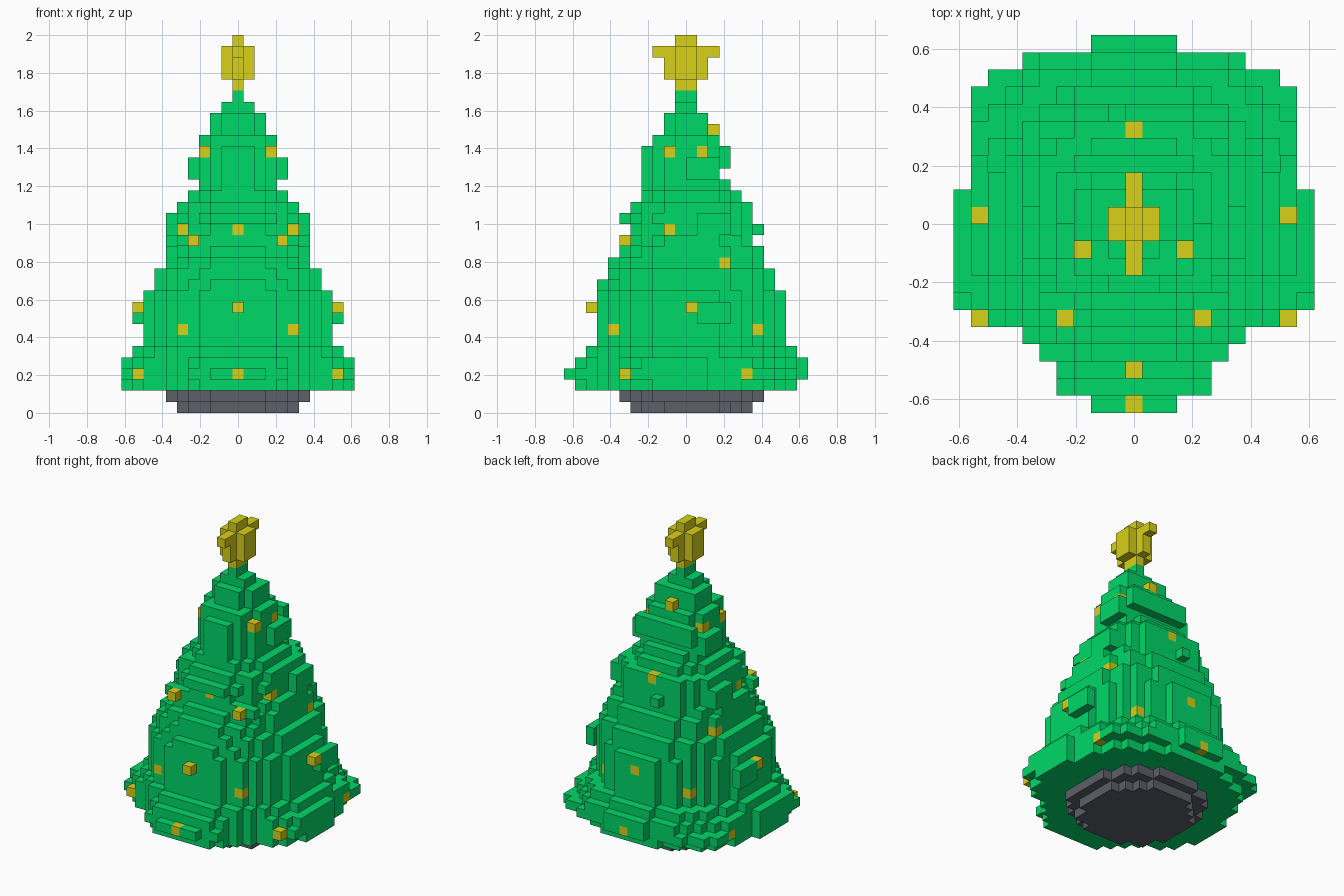
import bpy, bmesh

cube = bpy.data.objects.get("Cube")
if cube:
    bpy.data.objects.remove(cube)

V = 2 / 34  # block size: the tree is 34 blocks tall


def material(name, rgb):
    m = bpy.data.materials.new(name)
    m.use_nodes = True
    m.diffuse_color = (*rgb, 1)
    bsdf = next(n for n in m.node_tree.nodes if n.type == 'BSDF_PRINCIPLED')
    bsdf.inputs["Base Color"].default_value = (*rgb, 1)
    return m


GREEN = material("leaf green", (0.0, 0.69, 0.139))
GOLD = material("ornament gold", (0.69, 0.64, 0.009))
GREY = material("pot grey", (0.11, 0.115, 0.14))

cells = {}  # (column, row, layer) -> part name

# Half width of each row of the lowest boughs, front to back; nothing is wider
SKIRT = [2, 4, 4, 5, 6, 9] + [10] * 7 + [9] * 6 + [8, 6, 2]


def put(part, columns, rows, layers):
    for i in columns:
        for j in rows:
            for k in layers:
                cells[i, j, k] = part


def both(part, i, j, k):
    """One block and its mirror image across x = 0."""
    cells[i, j, k] = cells[-i, j, k] = part


def round_layer(part, k, half, front, back, p_front=2.2, p_back=2.2):
    """A rounded layer: half width, front depth and back depth in blocks."""
    tip = half // 4
    for j in range(-front, back):
        y = j + 0.5
        depth, p = (front, p_front) if y < 0 else (back, p_back)
        for i in range(-half, half + 1):
            inside = (abs(i) / (half + 0.5)) ** p + (abs(y) / depth) ** p <= 1.0
            # flat tips let each side reach its full extent
            if (inside or abs(i) <= tip or j in (-1, 0)) and abs(i) <= SKIRT[j + 11]:
                cells[i, j, k] = part


# Pot
round_layer("pot", 0, 5, 5, 6)
round_layer("pot", 1, 6, 6, 7)

# Lowest boughs
round_layer("foliage", 2, 10, 10, 10, 2.1, 2.1)
for r, half in enumerate(SKIRT):
    put("foliage", range(-half, half + 1), [r - 11], [3])

# Upper boughs: half width, front depth, back depth of each layer
boughs = [(10, 10, 11), (9, 9, 10), (8, 8, 9), (8, 8, 9), (8, 8, 9), (8, 8, 9),
          (8, 8, 9), (7, 8, 8), (7, 7, 8), (6, 7, 7), (6, 6, 7), (6, 5, 6),
          (5, 5, 6), (5, 6, 6), (5, 5, 6), (4, 4, 5), (3, 4, 4), (3, 4, 3),
          (3, 4, 3), (3, 4, 3), (3, 3, 3), (2, 2, 2), (2, 2, 2), (1, 1, 1),
          (0, 1, 1)]
for n, (half, front, back) in enumerate(boughs):
    # the back corners are fuller above the middle of the tree
    round_layer("foliage", n + 4, half, front, back, 2.2, 2.0 if n < 7 else 2.8)

# Stray twigs
for k in (8, 9):
    for j in (1, 2, 3):
        both("foliage", 9, j, k)
for k in (16, 17):
    for j in (1, 2, 3):
        both("foliage", 6, j, k)
put("foliage", range(-4, 5), range(0, 3), [21, 22])
put("foliage", range(-3, 4), [3], [22, 23])
put("foliage", [-1], [6], [16])
both("foliage", 6, 3, 14)
for i in (3, 4, 5):
    both("foliage", i, -5, 15)

# Gaps that leave some ornaments in the open
for i, j, k in [(9, -6, 4), (3, -2, 24)]:
    for side in (i, -i):
        cells.pop((side, j, k), None)

# Ornaments in mirrored pairs, then those on the centre line
for spot in [(9, -6, 3), (9, 5, 3), (5, -7, 7), (5, 6, 7), (9, 0, 9),
             (6, 3, 13), (4, -6, 15), (5, -2, 16), (3, -2, 23), (3, 1, 23)]:
    both("ornaments", *spot)
for j, k in [(-11, 3), (10, 3), (-9, 9), (8, 9), (-5, 16), (5, 18), (2, 25)]:
    cells[0, j, k] = "ornaments"

# Star
put("star", [0], range(-1, 1), range(29, 34))
put("star", [0], range(-2, 2), range(30, 33))
put("star", [0], range(-3, 3), [32])
put("star", range(-1, 2), range(-1, 1), range(30, 33))

# The four corners of each block side, by outward direction
SIDES = {
    (1, 0, 0): [(1, 0, 0), (1, 1, 0), (1, 1, 1), (1, 0, 1)],
    (-1, 0, 0): [(0, 0, 0), (0, 0, 1), (0, 1, 1), (0, 1, 0)],
    (0, 1, 0): [(0, 1, 0), (0, 1, 1), (1, 1, 1), (1, 1, 0)],
    (0, -1, 0): [(0, 0, 0), (1, 0, 0), (1, 0, 1), (0, 0, 1)],
    (0, 0, 1): [(0, 0, 1), (1, 0, 1), (1, 1, 1), (0, 1, 1)],
    (0, 0, -1): [(0, 0, 0), (0, 1, 0), (1, 1, 0), (1, 0, 0)],
}


def build(part, mat):
    """Make one object from the exposed sides of a part's blocks."""
    bm = bmesh.new()
    for (i, j, k), owner in cells.items():
        if owner != part:
            continue
        for (dx, dy, dz), corners in SIDES.items():
            if (i + dx, j + dy, k + dz) not in cells:
                bm.faces.new([bm.verts.new(((i - 0.5 + a) * V, (j + b) * V, (k + c) * V))
                              for a, b, c in corners])
    bmesh.ops.remove_doubles(bm, verts=bm.verts, dist=V / 100)
    mesh = bpy.data.meshes.new(part)
    bm.to_mesh(mesh)
    bm.free()
    mesh.materials.append(mat)
    bpy.context.collection.objects.link(bpy.data.objects.new(part, mesh))


for part, mat in [("pot", GREY), ("foliage", GREEN), ("ornaments", GOLD), ("star", GOLD)]:
    build(part, mat)
